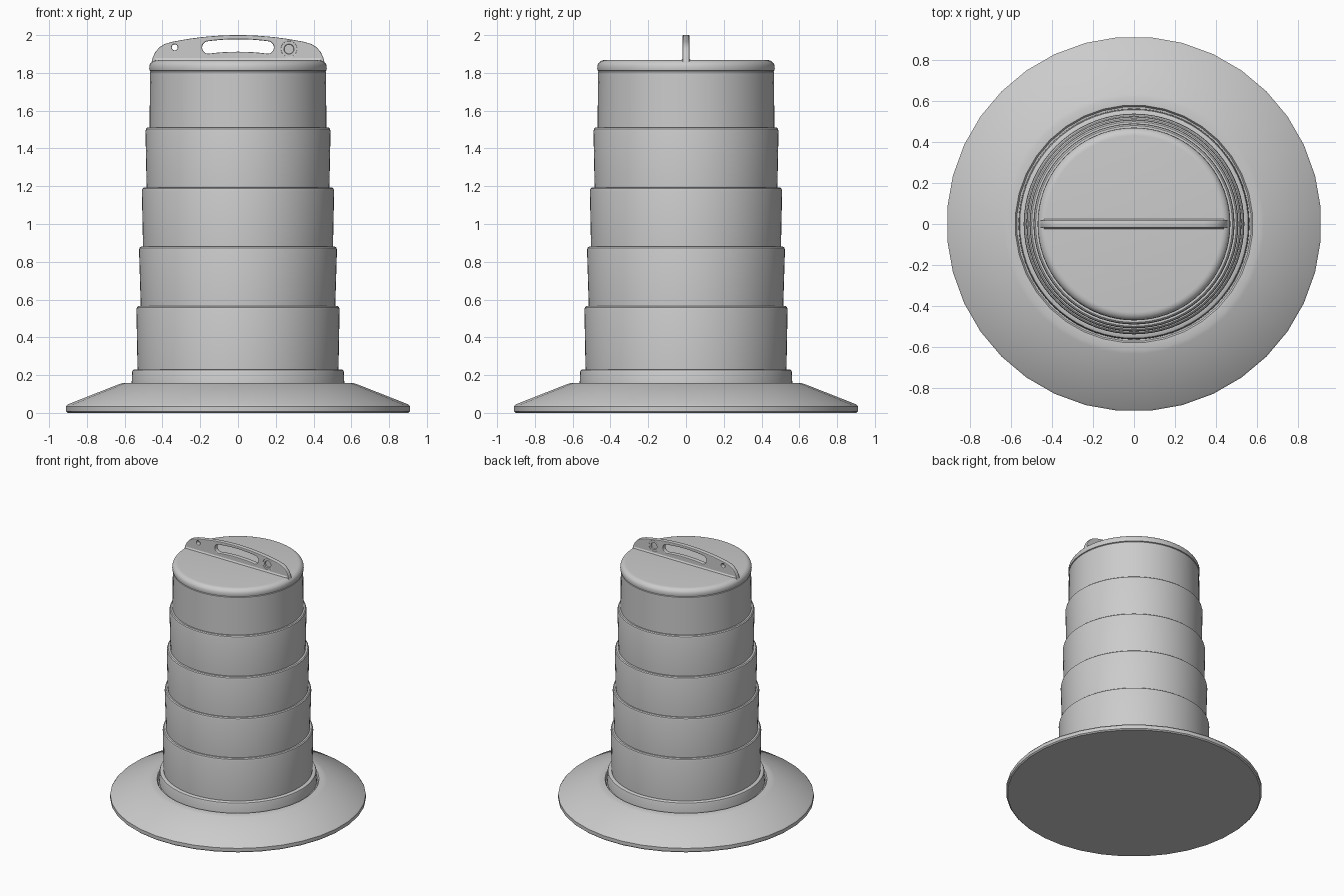
import bpy, bmesh
from math import sin, cos, pi, radians

if "Cube" in bpy.data.objects:
    bpy.data.objects.remove(bpy.data.objects["Cube"])


def finish(ob, angle=35):
    bpy.ops.object.select_all(action='DESELECT')
    ob.select_set(True)
    bpy.context.view_layer.objects.active = ob
    bpy.ops.object.shade_smooth_by_angle(angle=radians(angle))


def lathe(name, profile, sides, start=0.0):
    """Spin an (r, z) profile about z and close both ends."""
    bm = bmesh.new()
    rings = [[bm.verts.new((r * cos(start + 2 * pi * i / sides),
                            r * sin(start + 2 * pi * i / sides), z))
              for i in range(sides)] for r, z in profile]
    for a, b in zip(rings, rings[1:]):
        for i in range(sides):
            j = (i + 1) % sides
            bm.faces.new((a[i], a[j], b[j], b[i]))
    bm.faces.new(rings[0][::-1])
    bm.faces.new(rings[-1])
    bmesh.ops.recalc_face_normals(bm, faces=bm.faces)
    me = bpy.data.meshes.new(name)
    bm.to_mesh(me)
    bm.free()
    ob = bpy.data.objects.new(name, me)
    bpy.context.collection.objects.link(ob)
    finish(ob)
    return ob


def circle(cx, cz, r, n=32):
    return [(cx + r * cos(2 * pi * i / n), cz + r * sin(2 * pi * i / n)) for i in range(n)]


# Weighted rubber base ring
lathe("base_ring", [(0.905, 0), (0.914, 0.008), (0.914, 0.035), (0.905, 0.045),
                    (0.635, 0.151), (0.615, 0.157), (0.58, 0.157), (0.572, 0.145), (0.53, 0.145)],
      36, radians(5))

# Stepped drum body with collar
body = [(0.564, 0.12), (0.561, 0.215), (0.557, 0.226), (0.548, 0.231)]
steps = [(0.532, 0.538, 0.231, 0.565), (0.515, 0.524, 0.565, 0.88), (0.503, 0.509, 0.88, 1.193),
         (0.484, 0.490, 1.193, 1.51)]
for rb, rt, z0, z1 in steps:
    body += [(rb, z0), (rt, z1 - 0.018), (rt - 0.003, z1 - 0.006), (rt - 0.01, z1)]
body += [(0.468, 1.51), (0.466, 1.805), (0.460, 1.812)]
lathe("drum_body", body, 72)

# Rounded lid
lid = [(0.458, 1.808), (0.468, 1.812), (0.470, 1.822)]
lid += [(0.43 + 0.04 * cos(t * pi / 12), 1.83 + 0.038 * sin(t * pi / 12)) for t in range(1, 7)]
lathe("lid", lid, 72)

# Handle plate: outline plus slot and two holes, filled and extruded
corner = [(0.463, 1.815), (0.461, 1.84), (0.452, 1.88), (0.438, 1.91), (0.417, 1.935),
          (0.39, 1.952), (0.355, 1.963)]
arch = [(0.35 * cos(pi * i / 20), 0) for i in range(1, 20)]
arch = [(x, 2.0 - 0.037 * (x / 0.355) ** 2) for x, _ in arch]
outline = corner + arch + [(-x, z) for x, z in reversed(corner)]


def slot():
    def mid(x):
        return 1.945 - 0.012 * (x / 0.17) ** 2
    n, half, x1 = 12, 0.033, 0.157
    xs = [-x1 + 2 * x1 * i / n for i in range(n + 1)]
    pts = [(x, mid(x) - half) for x in xs]
    pts += [(x1 + half * cos(a), mid(x1) + half * sin(a))
            for a in [-pi / 2 + pi * i / 10 for i in range(1, 10)]]
    pts += [(x, mid(x) + half) for x in reversed(xs)]
    pts += [(-x1 + half * cos(a), mid(x1) + half * sin(a))
            for a in [pi / 2 + pi * i / 10 for i in range(1, 10)]]
    return pts


cu = bpy.data.curves.new("handle_outline", 'CURVE')
cu.dimensions = '2D'
cu.fill_mode = 'BOTH'
cu.extrude, cu.bevel_depth, cu.bevel_resolution, cu.offset = 0.013, 0.005, 1, -0.005
for pts in (outline, slot(), circle(-0.335, 1.935, 0.016, 20), circle(0.27, 1.926, 0.041)):
    sp = cu.splines.new('POLY')
    sp.points.add(len(pts) - 1)
    for p, (x, z) in zip(sp.points, pts):
        p.co = (x, z, 0, 1)
    sp.use_cyclic_u = True
handle = bpy.data.objects.new("handle", cu)
bpy.context.collection.objects.link(handle)
handle.rotation_euler.x = pi / 2
bpy.ops.object.select_all(action='DESELECT')
handle.select_set(True)
bpy.context.view_layer.objects.active = handle
bpy.ops.object.convert(target='MESH')
finish(bpy.context.object)

# Dished grommet set in the right hole
grommet = lathe("grommet", [(0.012, -0.006), (0.025, -0.006), (0.027, -0.015), (0.043, -0.015),
                            (0.043, 0.015), (0.027, 0.015), (0.025, 0.006), (0.012, 0.006)], 32)
grommet.rotation_euler.x = pi / 2
grommet.location = (0.27, 0, 1.926)

# Fillet where the handle meets the lid
me = bpy.data.meshes.new("handle_fillet")
bm = bmesh.new()
section = [(-0.025, 1.86), (-0.025, 1.869), (-0.020, 1.873), (-0.017, 1.882),
           (0.017, 1.882), (0.020, 1.873), (0.025, 1.869), (0.025, 1.86)]
ends = [[bm.verts.new((x, y, z)) for y, z in section] for x in (-0.44, 0.44)]
for i in range(8):
    j = (i + 1) % 8
    bm.faces.new((ends[0][i], ends[0][j], ends[1][j], ends[1][i]))
for e in ends:
    bm.faces.new(e)
bmesh.ops.recalc_face_normals(bm, faces=bm.faces)
bm.to_mesh(me)
bm.free()
fillet = bpy.data.objects.new("handle_fillet", me)
bpy.context.collection.objects.link(fillet)
finish(fillet, 60)
